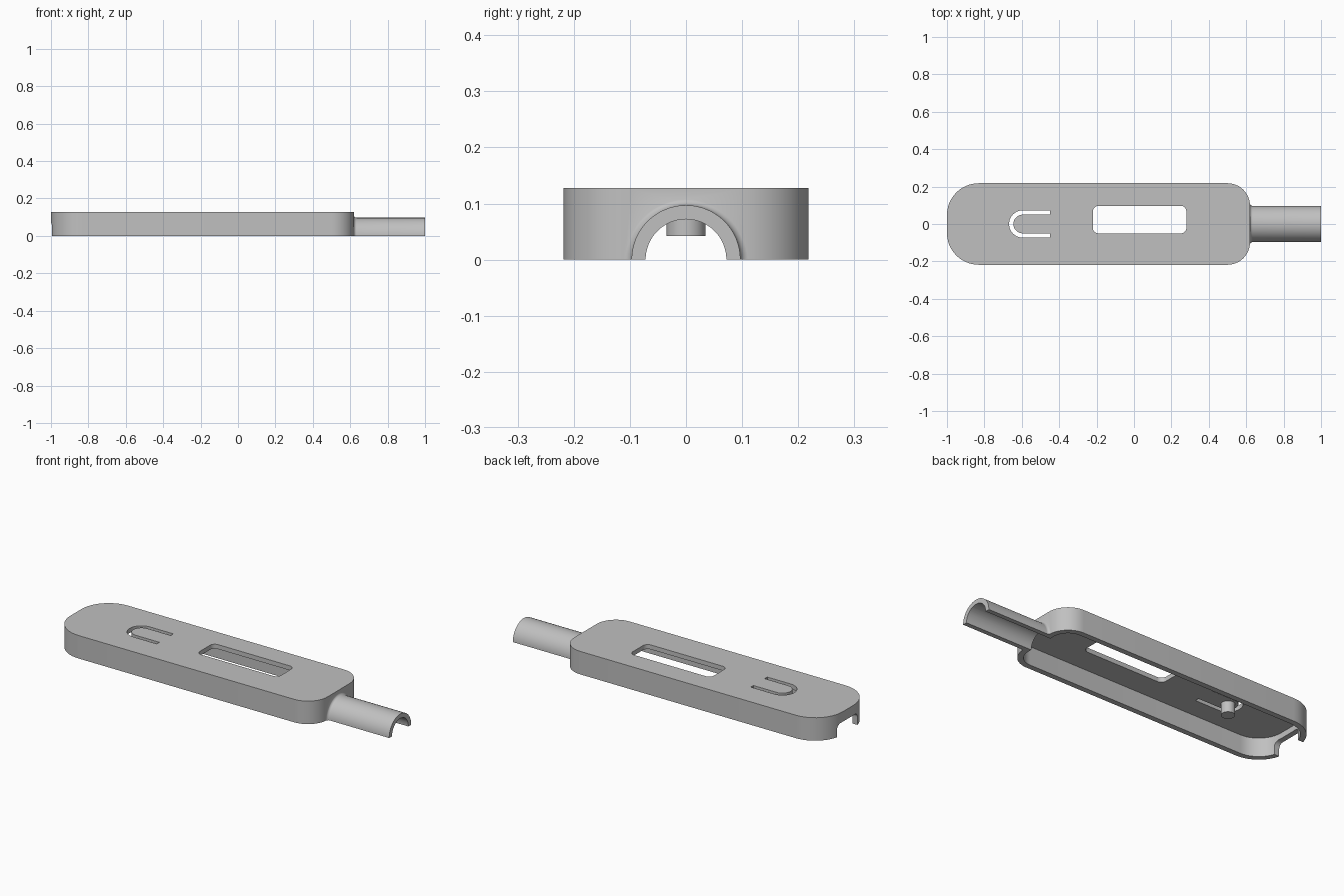
import bpy, bmesh
from math import cos, sin, pi, radians
from mathutils import Matrix, Vector

if "Cube" in bpy.data.objects:
    bpy.data.objects.remove(bpy.data.objects["Cube"], do_unlink=True)

grey = bpy.data.materials.new("light grey plastic")
grey.use_nodes = True
colour = (0.53, 0.53, 0.53, 1)
grey.diffuse_color = colour
grey.node_tree.nodes["Principled BSDF"].inputs["Base Color"].default_value = colour


def arc(cx, cy, r, a0, a1, n=12):
    """Points along an arc, angles in degrees."""
    return [(cx + r * cos(radians(a0 + (a1 - a0) * i / n)),
             cy + r * sin(radians(a0 + (a1 - a0) * i / n))) for i in range(n + 1)]


def rounded(x0, x1, y0, y1, r_left, r_right):
    """Rectangle outline with its own corner radius at each end."""
    return (arc(x1 - r_right, y1 - r_right, r_right, 90, 0)[::-1]
            + arc(x0 + r_left, y1 - r_left, r_left, 90, 180)
            + arc(x0 + r_left, y0 + r_left, r_left, 180, 270)
            + arc(x1 - r_right, y0 + r_right, r_right, 270, 360))


def finish(name, bm):
    bmesh.ops.remove_doubles(bm, verts=bm.verts, dist=1e-5)
    bmesh.ops.recalc_face_normals(bm, faces=bm.faces)
    mesh = bpy.data.meshes.new(name)
    bm.to_mesh(mesh)
    bm.free()
    mesh.materials.append(grey)
    ob = bpy.data.objects.new(name, mesh)
    bpy.context.collection.objects.link(ob)
    return ob


def prism(name, outline, low, high, along_x=False):
    """Extrude an outline along z, or along x for a y-z outline."""
    bm = bmesh.new()
    face = bm.faces.new([bm.verts.new((u, v, low)) for u, v in outline])
    new = bmesh.ops.extrude_face_region(bm, geom=[face])["geom"]
    top = [v for v in new if isinstance(v, bmesh.types.BMVert)]
    bmesh.ops.translate(bm, verts=top, vec=(0, 0, high - low))
    if along_x:
        for v in bm.verts:
            v.co = Vector((v.co.z, v.co.x, v.co.y))
    return finish(name, bm)


def lathe_x(name, profile, steps=64):
    """Revolve (x, radius) points around the x axis."""
    bm = bmesh.new()
    verts = [bm.verts.new((x, r, 0)) for x, r in profile]
    edges = [bm.edges.new(pair) for pair in zip(verts, verts[1:])]
    bmesh.ops.spin(bm, geom=verts + edges, cent=(0, 0, 0), axis=(1, 0, 0),
                   angle=2 * pi, steps=steps, use_duplicate=False)
    return finish(name, bm)


def combine(target, tool, operation):
    """Apply a boolean and discard the tool object."""
    tool.hide_render = True
    mod = target.modifiers.new(operation, "BOOLEAN")
    mod.operation, mod.solver, mod.object = operation, "EXACT", tool
    bpy.ops.object.select_all(action="DESELECT")
    bpy.context.view_layer.objects.active = target
    target.select_set(True)
    bpy.ops.object.modifier_apply(modifier=mod.name)
    bpy.data.objects.remove(tool, do_unlink=True)


# Housing block, with spare depth that is trimmed at the split plane
wall = 0.03
housing = prism("housing_shell", rounded(-1, 0.62, -0.218, 0.218, 0.17, 0.12), -0.03, 0.128)

# Neck with a small fillet where it meets the housing
neck = lathe_x("neck", [(0.56, 0), (0.56, 0.112), (0.615, 0.112)]
               + arc(0.634, 0.112, 0.015, 180, 270, 6) + [(1, 0.097), (1, 0)])
combine(housing, neck, "UNION")

# Hollow interior and neck bore
combine(housing, prism("cavity", rounded(-1 + wall, 0.62 - wall, -0.218 + wall, 0.218 - wall,
                                         0.17 - wall, 0.12 - wall), -0.1, 0.103), "DIFFERENCE")
combine(housing, lathe_x("bore", [(0.5, 0), (0.5, 0.072), (1.1, 0.072), (1.1, 0)]), "DIFFERENCE")

# Display window
combine(housing, prism("window", rounded(-0.22, 0.28, -0.05, 0.097, 0.03, 0.03), 0.05, 0.2),
        "DIFFERENCE")

# Connector notch in the left end
combine(housing, prism("notch", rounded(-0.09, 0.09, -0.1, 0.072, 0.03, 0.03), -1.1, -0.9, True),
        "DIFFERENCE")

# Button post, then the U-shaped cut that frees the button tongue
post = prism("post", arc(-0.595, 0, 0.035, 0, 348.75, 31), 0.042, 0.115)
combine(housing, post, "UNION")
tongue = ([(-0.45, 0.073)] + arc(-0.595, 0, 0.073, 90, 270, 20) + [(-0.45, -0.073), (-0.45, -0.05)]
          + arc(-0.595, 0, 0.05, 270, 90, 20) + [(-0.45, 0.05)])
combine(housing, prism("tongue_cut", tongue, 0.05, 0.2), "DIFFERENCE")

# Trim everything below the split plane
combine(housing, prism("trim", [(-2, -1), (2, -1), (2, 1), (-2, 1)], -0.5, 0), "DIFFERENCE")

bpy.ops.object.select_all(action="DESELECT")
housing.select_set(True)
bpy.context.view_layer.objects.active = housing
bpy.ops.object.shade_smooth_by_angle(angle=radians(30))
